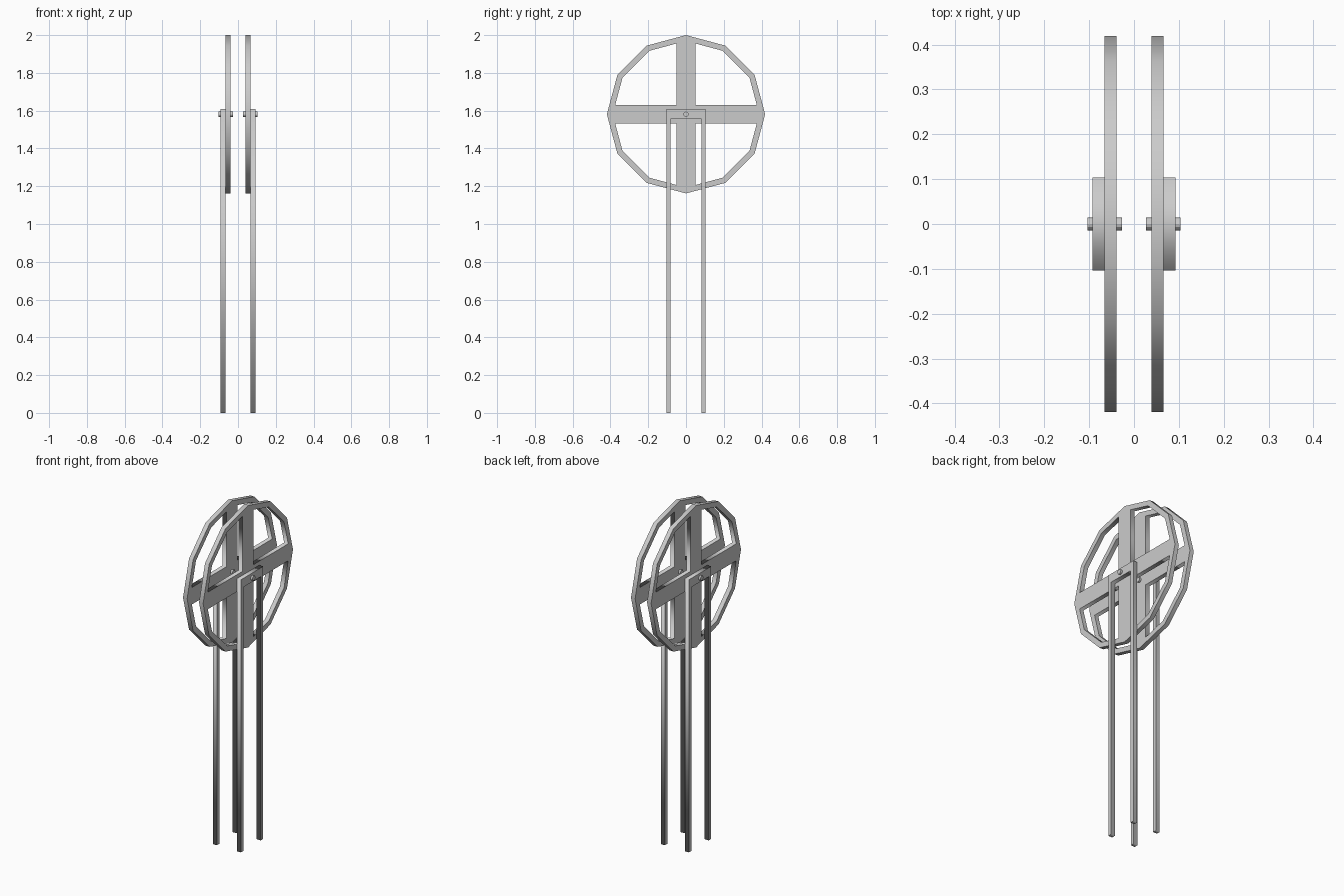
import bpy
from math import radians, sin, cos, tan, pi

if "Cube" in bpy.data.objects:
    bpy.data.objects.remove(bpy.data.objects["Cube"])

HUB_Z = 1.581             # axle height
R_OUT, R_IN = 0.419, 0.388
SPOKE = 0.05              # half width of a spoke
THICK = 0.0265            # plate thickness


def plate(name, loops, x, z):
    """Extruded flat plate in the YZ plane; extra loops become holes."""
    cu = bpy.data.curves.new(name, 'CURVE')
    cu.dimensions = '2D'
    cu.fill_mode = 'BOTH'
    cu.extrude = THICK / 2
    for pts in loops:
        sp = cu.splines.new('POLY')
        sp.points.add(len(pts) - 1)
        for p, (a, b) in zip(sp.points, pts):
            p.co = (a, b, 0, 1)
        sp.use_cyclic_u = True
    ob = bpy.data.objects.new(name, cu)
    bpy.context.collection.objects.link(ob)
    ob.location = (x, 0, z)
    ob.rotation_euler = (pi / 2, 0, pi / 2)
    bpy.ops.object.select_all(action='DESELECT')
    ob.select_set(True)
    bpy.context.view_layer.objects.active = ob
    bpy.ops.object.convert(target='MESH')
    return bpy.context.object


# Wheel outline: twelve-sided rim with four quadrant openings
rim = [(R_OUT * sin(i * pi / 6), R_OUT * cos(i * pi / 6)) for i in range(12)]
d = R_IN - SPOKE * tan(radians(15))
quadrant = [(SPOKE, SPOKE), (d, SPOKE),
            (R_IN * cos(pi / 6), R_IN * sin(pi / 6)),
            (R_IN * cos(pi / 3), R_IN * sin(pi / 3)),
            (SPOKE, d)]
openings = [[(a * sy, b * sz) for a, b in quadrant]
            for sy in (-1, 1) for sz in (-1, 1)]

# Stand outline: two thin legs joined by a crossbar
W, WI, TOP, BAR = 0.104, 0.081, 1.608, 1.556
stand = [(-W, 0), (-W, TOP), (W, TOP), (W, 0),
         (WI, 0), (WI, BAR), (-WI, BAR), (-WI, 0)]

for side, label in ((-1, "left"), (1, "right")):
    plate(label + "_wheel", [rim] + openings, side * 0.0522, HUB_Z)
    plate(label + "_stand", [stand], side * 0.0787, 0)
    # Axle pin
    bpy.ops.mesh.primitive_cylinder_add(
        vertices=12, radius=0.014, depth=0.077,
        location=(side * 0.0655, 0, HUB_Z), rotation=(0, pi / 2, 0))
    bpy.context.object.name = label + "_axle"
